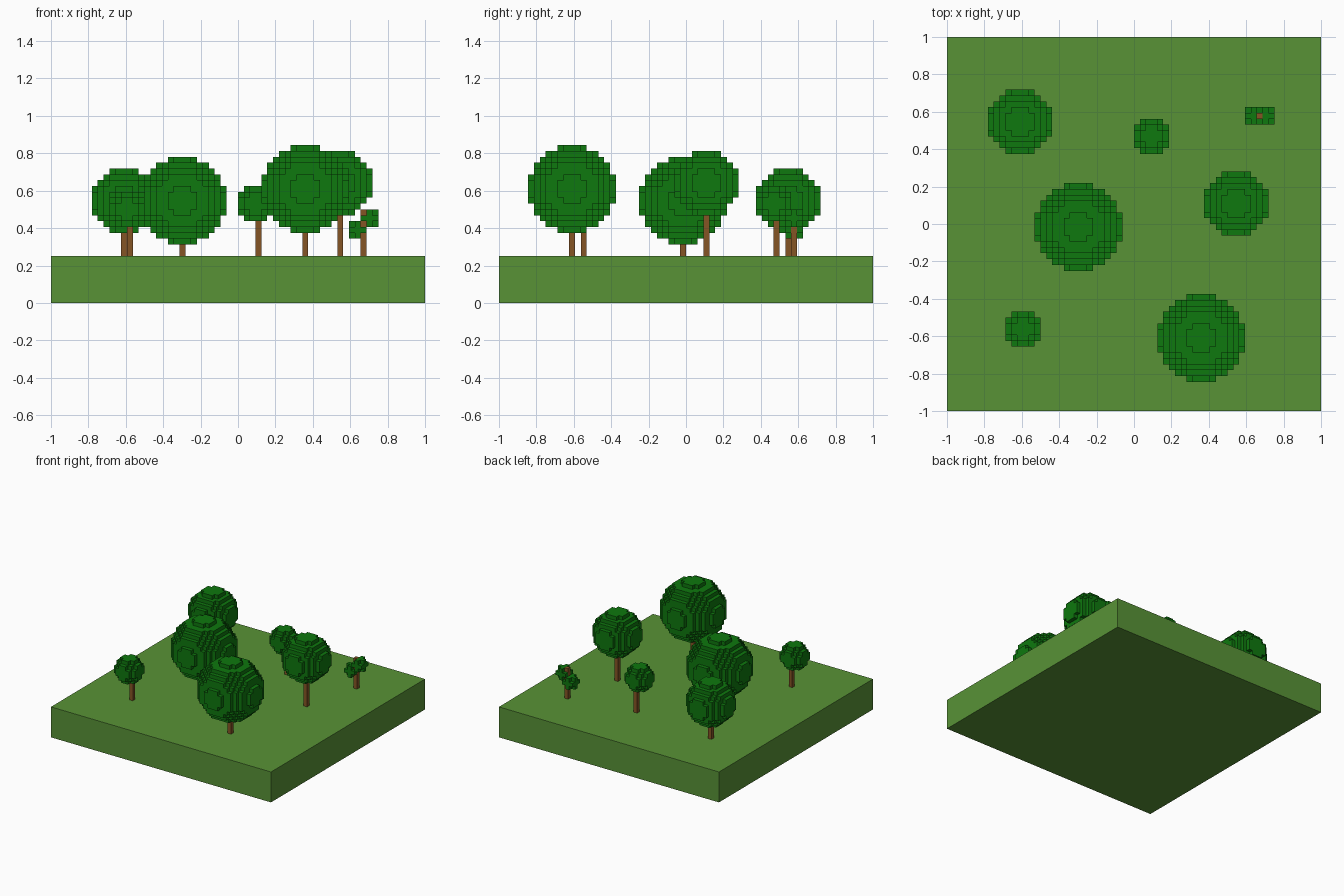
import bpy
import bmesh
from itertools import product
from mathutils import Vector

VOXEL = 1 / 32      # edge of one block
GROUND = 8          # ground height in blocks

cube = bpy.data.objects.get("Cube")
if cube:
    bpy.data.objects.remove(cube)


def make_material(name, rgb):
    mat = bpy.data.materials.new(name)
    mat.use_nodes = True
    colour = (*rgb, 1)
    mat.diffuse_color = colour
    mat.node_tree.nodes["Principled BSDF"].inputs["Base Color"].default_value = colour
    return mat


grass = make_material("grass green", (0.098, 0.29, 0.037))
leaf = make_material("leaf green", (0.0044, 0.188, 0.0044))
bark = make_material("bark brown", (0.235, 0.089, 0.018))


def add_object(name, bm, mat):
    mesh = bpy.data.meshes.new(name)
    bm.to_mesh(mesh)
    bm.free()
    mesh.materials.append(mat)
    obj = bpy.data.objects.new(name, mesh)
    bpy.context.collection.objects.link(obj)
    return obj


def add_box(name, low, high, mat):
    """Box between two corners given in blocks."""
    low, high = Vector(low) * VOXEL, Vector(high) * VOXEL
    bm = bmesh.new()
    bmesh.ops.create_cube(bm, size=1)
    bmesh.ops.scale(bm, vec=high - low, verts=bm.verts)
    bmesh.ops.translate(bm, vec=(low + high) / 2, verts=bm.verts)
    return add_object(name, bm, mat)


def add_voxels(name, cells, mat):
    """Outer skin of a set of block cells."""
    bm = bmesh.new()
    corners = {}

    def vert(p):
        if p not in corners:
            corners[p] = bm.verts.new(Vector(p) * VOXEL)
        return corners[p]

    for cell in cells:
        for axis, side in product(range(3), (0, 1)):
            near = list(cell)
            near[axis] += 2 * side - 1
            if tuple(near) in cells:
                continue
            quad = []
            for u, v in ((0, 0), (1, 0), (1, 1), (0, 1)):
                p = list(cell)
                p[axis] += side
                p[(axis + 1) % 3] += u
                p[(axis + 2) % 3] += v
                quad.append(vert(tuple(p)))
            bm.faces.new(quad if side else quad[::-1])
    return add_object(name, bm, mat)


def ball(centre, radius):
    """Cells whose middles lie inside a sphere."""
    c = Vector(centre)
    reach = int(radius) + 1
    spans = [range(int(k) - reach - 1, int(k) + reach + 1) for k in centre]
    half = Vector((0.5, 0.5, 0.5))
    return {p for p in product(*spans)
            if (Vector(p) + half - c).length_squared <= radius * radius + 1e-4}


# Ground slab
add_box("ground", (-32, -32, 0), (32, 32, GROUND), grass)

# Round trees: name, crown centre, crown diameter (all in blocks)
trees = [
    ("large_tree_middle", (-9.5, -0.5, 17.5), 15),
    ("large_tree_front", (11.5, -19.5, 19.5), 15),
    ("medium_tree_back", (-19.5, 17.5, 17.5), 11),
    ("medium_tree_side", (17.5, 3.5, 20.5), 11),
    ("small_tree_back", (3, 15, 17), 6),
    ("small_tree_front", (-19, -18, 16), 6),
]
for name, centre, size in trees:
    add_voxels(name + "_crown", ball(centre, size / 2), leaf)
    x, y = (k // 1 for k in centre[:2])
    add_box(name + "_trunk", (x, y, GROUND), (x + 1, y + 1, centre[2] // 1), bark)

# Sapling: two leaf clusters either side of a bare trunk
trunk_x, trunk_y, trunk_top = 21, 18, 16
clusters = ball((20.5, 18.5, 12.5), 1.5) | ball((22.5, 18.5, 14.5), 1.5)
clusters = {c for c in clusters if c[:2] != (trunk_x, trunk_y)}
add_voxels("sapling_leaves", clusters, leaf)
add_box("sapling_trunk", (trunk_x, trunk_y, GROUND),
        (trunk_x + 1, trunk_y + 1, trunk_top), bark)
